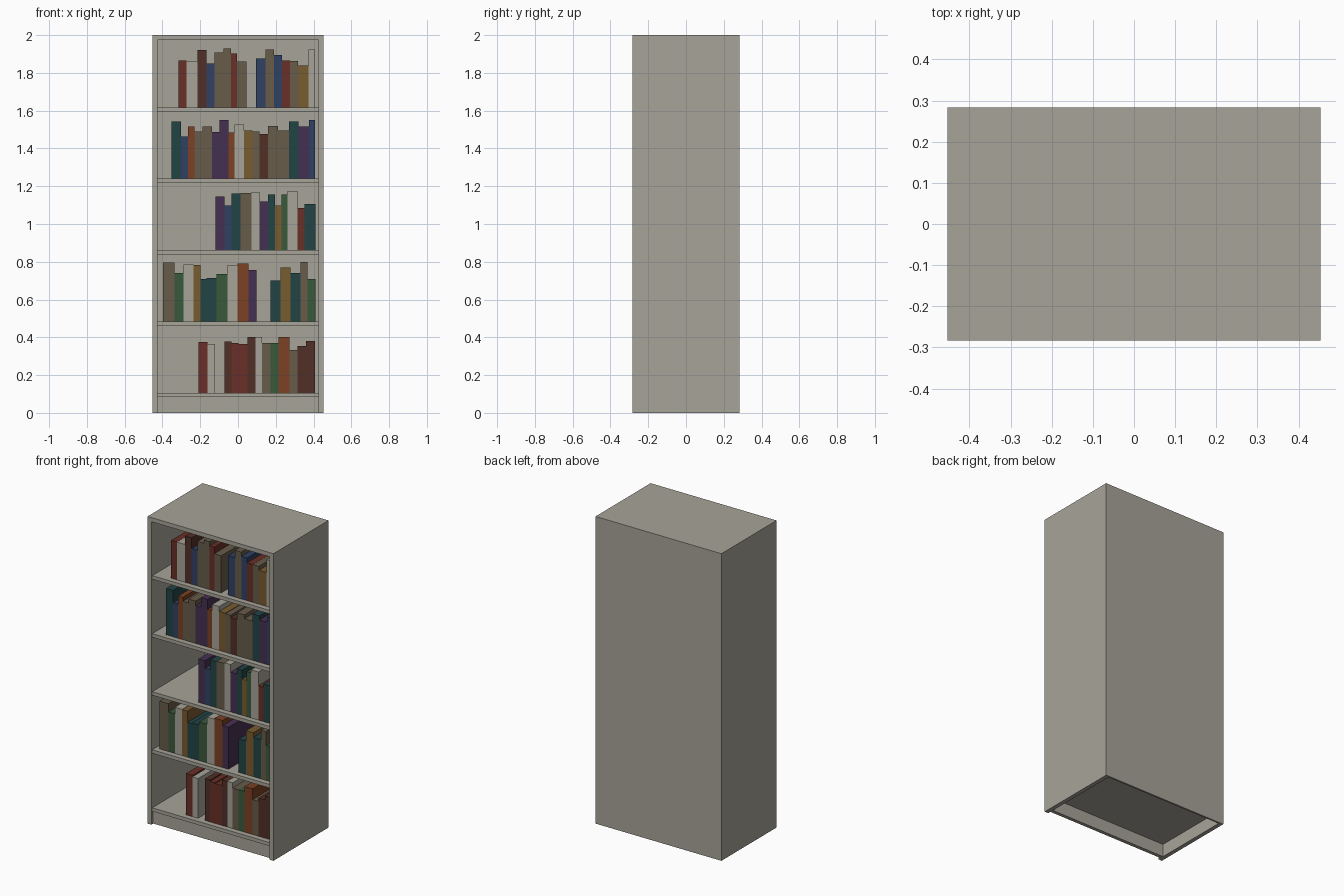
import bpy, bmesh
from mathutils import Matrix, Vector

if "Cube" in bpy.data.objects:
    bpy.data.objects.remove(bpy.data.objects["Cube"])

PALETTE = {  # linear values
    "pale_grey": (0.385, 0.370, 0.315),
    "red": (0.140, 0.029, 0.020),
    "brown": (0.082, 0.029, 0.020),
    "blue": (0.030, 0.052, 0.125),
    "taupe": (0.135, 0.106, 0.068),
    "teal": (0.016, 0.056, 0.060),
    "orange": (0.200, 0.052, 0.017),
    "purple": (0.060, 0.030, 0.082),
    "gold": (0.190, 0.106, 0.029),
    "green": (0.042, 0.100, 0.045),
}
MATS = {}
for name, rgb in PALETTE.items():
    MATS[name] = bpy.data.materials.new(name)
    MATS[name].diffuse_color = (*rgb, 1)


def box(name, x, y, z, colour):
    """Box from (min, max) ranges on each axis."""
    lo, hi = (Vector(p) for p in zip(x, y, z))
    bm = bmesh.new()
    bmesh.ops.create_cube(bm, size=1, matrix=Matrix.Translation((lo + hi) / 2)
                          @ Matrix.Diagonal((*(hi - lo), 1)))
    mesh = bpy.data.meshes.new(name)
    bm.to_mesh(mesh)
    bm.free()
    mesh.materials.append(MATS[colour])
    obj = bpy.data.objects.new(name, mesh)
    bpy.context.collection.objects.link(obj)
    return obj


W, D, H, T = 0.4535, 0.2835, 2.0, 0.027   # half width, half depth, height, board
IN = W - T
BACK = D - 0.012
GREY = "pale_grey"

# Case
box("left_side", (-W, -IN), (-D, D), (0, H), GREY)
box("right_side", (IN, W), (-D, D), (0, H), GREY)
box("top_board", (-IN, IN), (-D, D), (H - T, H), GREY)
box("back_panel", (-IN, IN), (BACK, D), (0, H - T), GREY)
box("plinth", (-IN, IN), (-D + 0.02, -D + 0.043), (0, 0.083), GREY)

# Shelves
SHELF_TOP = [0.106 + 0.378 * i for i in range(5)]
for z in SHELF_TOP:
    box("shelf", (-IN, IN), (-D + 0.01, BACK), (z - 0.023, z), GREY)


def books(level, x, row):
    """Row of (colour, width, height) in thousandths; None leaves a gap."""
    z = SHELF_TOP[level]
    for colour, w, h in row:
        w /= 1000
        if colour:
            box("book", (x, x + w), (-D + 0.045, -D + 0.375),
                (z, z + h / 1000), colour)
        x += w


# Books, bottom shelf to top shelf
books(0, -0.208, [
    ("red", 47, 269), (GREY, 40, 259), (None, 50, 0), ("brown", 37, 272),
    ("red", 37, 265), ("red", 47, 259), ("brown", 42, 297), (GREY, 35, 297),
    ("taupe", 45, 264), ("green", 42, 264), ("orange", 58, 297),
    ("taupe", 42, 227), ("brown", 47, 249), ("brown", 47, 275)])
books(1, -0.398, [
    ("taupe", 63, 311), ("green", 47, 257), (GREY, 53, 301), ("gold", 37, 299),
    ("teal", 32, 226), ("teal", 53, 231), ("green", 58, 251), (GREY, 53, 299),
    ("orange", 58, 306), ("purple", 42, 273), (None, 74, 0),
    ("teal", 53, 218), ("gold", 53, 286), ("teal", 53, 256),
    ("taupe", 37, 316), ("green", 42, 226)])
books(2, -0.118, [
    ("purple", 47, 283), ("blue", 37, 235), ("teal", 47, 299),
    ("taupe", 58, 303), (GREY, 42, 308), ("purple", 47, 258),
    ("teal", 37, 293), ("gold", 32, 235), ("green", 32, 293),
    (GREY, 53, 313), ("red", 37, 224), ("teal", 58, 245)])
books(3, -0.351, [
    ("teal", 50, 302), ("blue", 37, 222), ("orange", 34, 276),
    ("taupe", 42, 250), ("taupe", 50, 276), ("purple", 40, 246),
    ("purple", 47, 310), ("orange", 32, 245), (GREY, 50, 286),
    ("gold", 45, 254), ("taupe", 37, 251), ("brown", 47, 236),
    ("taupe", 53, 280), ("taupe", 58, 255), ("teal", 50, 302),
    ("purple", 55, 276), ("blue", 32, 310)])
books(4, -0.314, [
    ("red", 42, 247), (GREY, 57, 246), ("brown", 48, 302), ("blue", 42, 232),
    ("taupe", 47, 290), ("taupe", 40, 311), ("red", 34, 285),
    ("taupe", 50, 242), (None, 50, 0), ("blue", 50, 257), ("taupe", 45, 305),
    ("blue", 42, 278), ("red", 42, 247), ("taupe", 42, 246),
    ("gold", 57, 220), (GREY, 34, 305)])

for m in bpy.data.materials:
    if m.users and not m.is_grease_pencil:
        m.use_nodes = True
        m.node_tree.nodes["Principled BSDF"].inputs["Base Color"].default_value = m.diffuse_color
